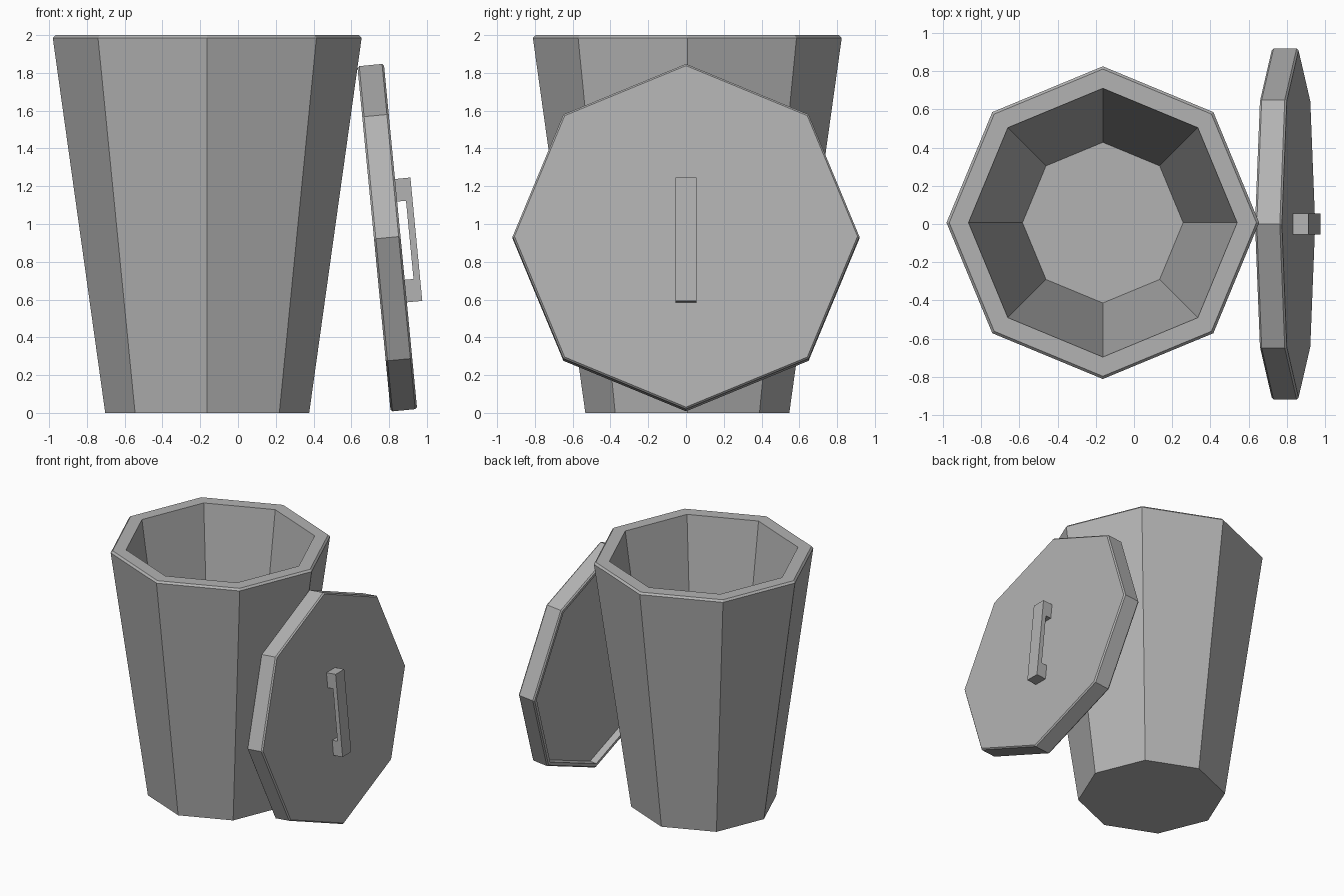
import bpy, bmesh, math

if "Cube" in bpy.data.objects:
    bpy.data.objects.remove(bpy.data.objects["Cube"])

SIDES = 8

# Dark grey for every part
grey = bpy.data.materials.new("dark_grey")
grey.diffuse_color = (0.45, 0.45, 0.45, 1)
grey.use_nodes = True
grey.node_tree.nodes["Principled BSDF"].inputs["Base Color"].default_value = grey.diffuse_color


def make_object(name, bm, loc, rot=(0, 0, 0)):
    bmesh.ops.recalc_face_normals(bm, faces=bm.faces)
    me = bpy.data.meshes.new(name)
    bm.to_mesh(me)
    bm.free()
    me.materials.append(grey)
    ob = bpy.data.objects.new(name, me)
    bpy.context.collection.objects.link(ob)
    ob.location = loc
    ob.rotation_euler = rot
    return ob


def octagon_shell(name, profile, loc, rot=(0, 0, 0)):
    """Sweep an (radius, z) profile round eight sides, capping both ends."""
    bm = bmesh.new()
    rings = []
    for r, z in profile:
        rings.append([bm.verts.new((r * math.cos(math.tau * i / SIDES),
                                    r * math.sin(math.tau * i / SIDES), z))
                      for i in range(SIDES)])
    for a, b in zip(rings, rings[1:]):
        for i in range(SIDES):
            j = (i + 1) % SIDES
            bm.faces.new((a[i], a[j], b[j], b[i]))
    bm.faces.new(rings[0])
    bm.faces.new(rings[-1])
    return make_object(name, bm, loc, rot)


# Tapered bin: outside wall, chamfered rim, inside wall, floor
octagon_shell("bin_body",
              [(0.54, 0), (0.8175, 1.985), (0.803, 2.0), (0.7025, 2.0), (0.42, 0.06)],
              (-0.163, 0.007, 0))

# Hollow lid leaning against the bin (local z points out of its top face)
lid_loc = (0.72, 0, 0.921)
lid_rot = (0, math.radians(84.5), 0)
octagon_shell("lid",
              [(0.908, 0.141), (0.918, 0.131), (0.918, 0.01), (0.908, 0),
               (0.882, 0), (0.882, 0.055)],
              lid_loc, lid_rot)

# Lid handle: U-shaped profile extruded across its width
base, under, top = 0.138, 0.188, 0.223
half, leg, width, shift = 0.328, 0.12, 0.11, 0.023
side = [(half, base), (half, top), (-half, top), (-half, base),
        (leg - half, base), (leg - half, under), (half - leg, under), (half - leg, base)]
bm = bmesh.new()
face = bm.faces.new([bm.verts.new((x + shift, -width / 2, z)) for x, z in side])
ext = bmesh.ops.extrude_face_region(bm, geom=[face])
bmesh.ops.translate(bm, vec=(0, width, 0),
                    verts=[v for v in ext["geom"] if isinstance(v, bmesh.types.BMVert)])
make_object("lid_handle", bm, lid_loc, lid_rot)
